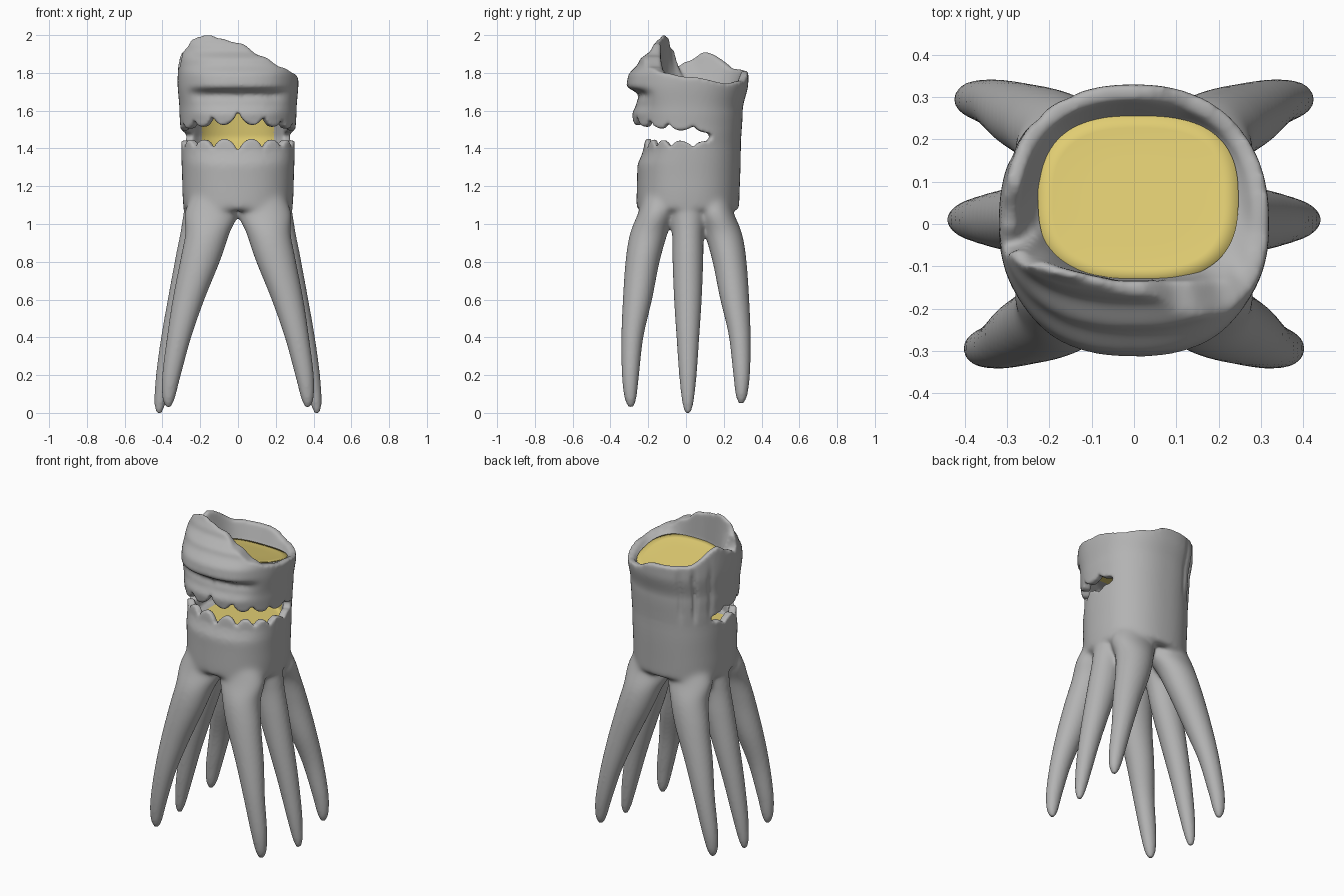
import bpy, bmesh, math
from mathutils import Vector

if "Cube" in bpy.data.objects:
    bpy.data.objects.remove(bpy.data.objects["Cube"])

def material(name, col):
    m = bpy.data.materials.new(name)
    m.diffuse_color = (*col, 1)
    m.use_nodes = True
    m.node_tree.nodes["Principled BSDF"].inputs["Base Color"].default_value = m.diffuse_color
    return m

grey = material("grey skin", (0.45, 0.45, 0.45))
yellow = material("yellow flesh", (0.75, 0.61, 0.17))

def interp(table, t):
    if t <= table[0][0]:
        return table[0][1]
    for (a, u), (b, v) in zip(table, table[1:]):
        if t <= b:
            k = (t - a) / (b - a)
            return u + (v - u) * k * k * (3 - 2 * k)
    return table[-1][1]

# Body profiles by height: half width, front depth (middle and sides), back depth
WIDTH = [(1.0, .285), (1.2, .295), (1.4, .30), (1.5, .305), (1.6, .31), (1.75, .32), (2, .305)]
FRONT = [(1.0, .25), (1.1, .262), (1.3, .258), (1.4, .225), (1.47, .215), (1.53, .28), (1.58, .285),
         (1.64, .262), (1.685, .247), (1.73, .316), (1.78, .308), (1.86, .25), (1.93, .18), (2.0, .14)]
SIDES = [(1.0, .25), (1.1, .262), (1.3, .258), (1.4, .235), (1.47, .23), (1.53, .27), (1.6, .275),
         (1.73, .295), (1.78, .29), (1.86, .245), (1.93, .18), (2.0, .14)]
BACK = [(1.0, .28), (1.4, .29), (1.6, .30), (1.75, .33), (2, .335)]
# Ragged rim height by angle, counted from the front towards +x
RIM = [(0, 1.96), (20, 1.89), (45, 1.83), (70, 1.80), (90, 1.78), (130, 1.745), (155, 1.76), (180, 1.81),
       (215, 1.82), (255, 1.91), (270, 1.86), (279, 1.83), (289, 1.92),
       (315, 1.99), (330, 2.005), (345, 1.985), (360, 1.96)]
N = 180

def squircle(deg, e=0.87):
    s, c = math.sin(math.radians(deg)), math.cos(math.radians(deg))
    return math.copysign(abs(s) ** e, s), -math.copysign(abs(c) ** e, c)

def skin(deg, z, scale=1.0):
    sx, sy = squircle(deg)
    k = scale
    if scale == 1:  # vertical cracks in the back left of the wall
        fade = interp([(1.42, 0), (1.55, 1), (1.72, 1), (1.82, .2)], z)
        for a, w, depth in ((206, 2.5, .04), (223, 2, .08), (243, 2.5, .04)):
            k -= depth * fade * math.exp(-((deg - a) / w) ** 2)
    if sy < 0:
        w = interp([(30, 1), (65, 0)], min(deg, 360 - deg))
        depth = interp(FRONT, z) * w + interp(SIDES, z) * (1 - w)
    else:
        depth = interp(BACK, z)
    return Vector((interp(WIDTH, z) * sx * k, depth * sy * k, z))

def inner_rim(deg, z):
    p = skin(deg, z, .89)
    p.y = max(p.y, -.135)
    return p

def cap_point(deg, dz=0.0, k=1.0):
    sx, sy = squircle(deg, 0.75)
    y = .06 + .19 * sy * k
    return Vector((.01 + .23 * sx * k, y, 1.77 - 0.22 * y + dz))

def jaw(deg):
    """heights of the lower and upper tooth edges; they overlap behind the mouth"""
    a = min(deg, 360 - deg)
    t = min(1, a / 112)
    tooth = abs(math.sin(math.radians(7.5 * a))) ** 0.6
    low = 1.383 + .02 * t + (.07 - .035 * t) * tooth
    up = 1.60 - .085 * t - (.072 - .04 * t) * tooth
    k = interp([(110, 0), (121, 1)], a)
    return low + (1.50 - low) * k, up + (1.44 - up) * k

def loft(bm, rings):
    """skin closed rings and cap both ends with fans"""
    vs = [[bm.verts.new(p) for p in r] for r in rings]
    n = len(rings[0])
    for a, b in zip(vs, vs[1:]):
        for i in range(n):
            j = (i + 1) % n
            bm.faces.new((a[i], a[j], b[j], b[i]))
    for r, flip in ((vs[0], True), (vs[-1], False)):
        c = bm.verts.new(sum((v.co for v in r), Vector()) / n)
        for i in range(n):
            f = (r[i], r[(i + 1) % n], c)
            bm.faces.new(f[::-1] if flip else f)

def make(name, bm, mats):
    bmesh.ops.recalc_face_normals(bm, faces=bm.faces)
    me = bpy.data.meshes.new(name)
    bm.to_mesh(me)
    bm.free()
    ob = bpy.data.objects.new(name, me)
    bpy.context.collection.objects.link(ob)
    for m in mats:
        me.materials.append(m)
    return ob

angles = [360 * i / N for i in range(N)]
jaws = [jaw(a) for a in angles]
rims = [interp(RIM, a) for a in angles]
bm = bmesh.new()

# Lower body with the lower teeth and the mouth floor
rings = [[skin(a, 1.10, .6) for a in angles], [skin(a, 1.065, .9) for a in angles]]
for k in range(13):
    rings.append([skin(a, 1.08 + (lo - 1.08) * k / 12) for a, (lo, up) in zip(angles, jaws)])
rings.append([skin(a, lo, .86) for a, (lo, up) in zip(angles, jaws)])
rings.append([skin(a, 1.36, .80) for a in angles])
loft(bm, rings)

# Upper body: mouth roof, upper teeth, brow, ragged rim and bowl
rings = [[skin(a, 1.61, .76) for a in angles],
         [skin(a, up, .86) for a, (lo, up) in zip(angles, jaws)]]
for k in range(31):
    rings.append([skin(a, up + (top - up) * k / 30) for a, (lo, up), top in zip(angles, jaws, rims)])
rings.append([inner_rim(a, top) for a, top in zip(angles, rims)])
rings.append([cap_point(a, -.02) for a in angles])
loft(bm, rings)

# Six tapering legs: z, centre x, centre y, radius x, radius y
CORNER = [(1.24, .12, .12, .08, .08), (1.07, .139, .152, .142, .098), (.95, .162, .197, .118, .100),
          (.8, .202, .23, .105, .090), (.6, .262, .257, .084, .077), (.4, .312, .284, .064, .058),
          (.2, .352, .294, .049, .045), (.08, .367, .294, .033, .031), (.03, .368, .292, .012, .012)]
MIDDLE = [(1.22, .14, .01, .10, .08), (1.07, .178, .01, .108, .095), (.95, .207, .01, .10, .084),
          (.8, .242, .01, .093, .081), (.6, .295, .01, .077, .073), (.4, .345, .01, .062, .06),
          (.2, .387, .01, .047, .046), (.06, .411, .01, .031, .03), (0, .418, .01, .014, .014)]

def spline(pts, steps=6):
    """smooth curve through the table rows"""
    pts = [pts[0]] + pts + [pts[-1]]
    out = []
    for a, b, c, d in zip(pts, pts[1:], pts[2:], pts[3:]):
        for s in range(steps):
            t = s / steps
            out.append([.5 * (2 * q + (r - p) * t + (2 * p - 5 * q + 4 * r - w) * t * t
                              + (3 * q - p - 3 * r + w) * t ** 3) for p, q, r, w in zip(a, b, c, d)])
    return out + [pts[-1]]

def leg(table, sx, sy, wide=1.0, lift=0.0):
    loft(bm, [[(sx * (cx * (1 + (wide - 1) * (1 - z)) + rx * math.cos(t)),
                sy * cy + ry * math.sin(t), max(z, 0) + lift * (1 - z))
               for t in (math.tau * i / 32 for i in range(32))] for z, cx, cy, rx, ry in spline(table)])

for side in (-1, 1):
    leg(CORNER, side, -1)
    leg(CORNER, side, 1, 1.07, .02)
    leg(MIDDLE, side, 1)

# Fuse everything into one smooth organic surface
body = make("body_with_legs", bm, [grey, yellow])
bpy.context.view_layer.objects.active = body
body.select_set(True)
rm = body.modifiers.new("fuse", 'REMESH')
rm.mode = 'VOXEL'
rm.voxel_size = 0.009
bpy.ops.object.modifier_apply(modifier="fuse")

# Blend the leg roots strongly, the head a little, everything slightly
def soften(name, weight, iterations):
    group = body.vertex_groups.new(name=name)
    for v in body.data.vertices:
        w = weight(v.co.z)
        if w > 0:
            group.add([v.index], w, 'REPLACE')
    sm = body.modifiers.new(name, 'SMOOTH')
    sm.factor = 0.5
    sm.iterations = iterations
    sm.vertex_group = name
    bpy.ops.object.modifier_apply(modifier=name)

soften("all", lambda z: 1, 4)
soften("leg_roots", lambda z: max(0, min(1, (z - .85) * 8, (1.32 - z) * 8)), 40)
soften("head", lambda z: max(0, min(1, (z - 1.6) * 10)), 10)

# Yellow lining inside the mouth
for p in body.data.polygons:
    c = p.center
    deep = (abs(c.x) / .3) ** 2.3 + (abs(c.y) / .29) ** 2.3 < .8
    inside = deep and 1.34 < c.z < 1.63 and abs(c.x) < .19 and c.y > -.13
    p.material_index = 1 if inside else 0
    p.use_smooth = True

# Yellow flesh filling the open top
bm = bmesh.new()
loft(bm, [[cap_point(a, -.008, 1.03) for a in angles], [cap_point(a, 0, 1.03) for a in angles],
          [cap_point(a, -.004, .88) for a in angles], [cap_point(a, -.004, .5) for a in angles]])
cap = make("top_flesh", bm, [yellow])
for p in cap.data.polygons:
    p.use_smooth = True
